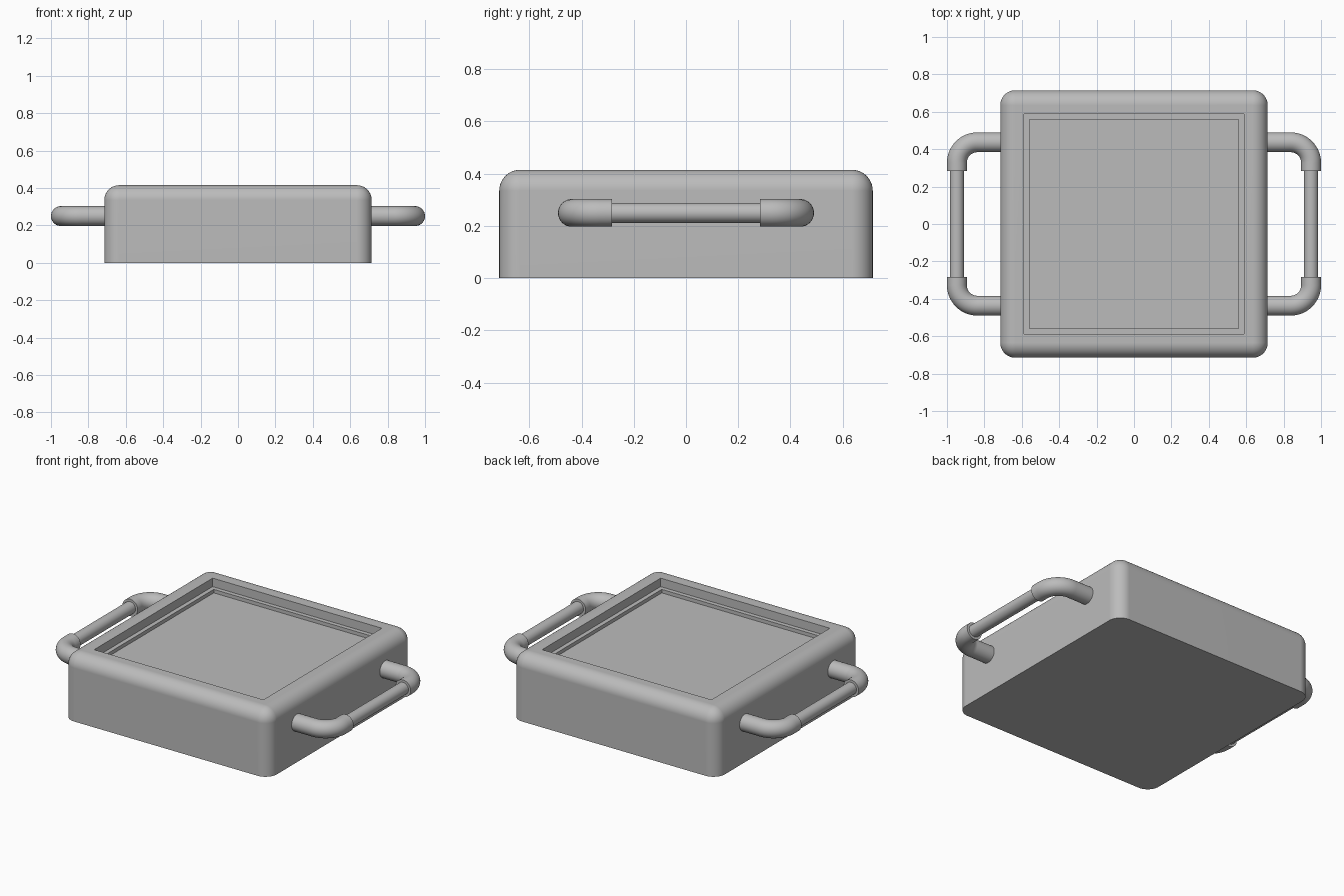
import bpy
import bmesh
from math import sin, cos, pi, radians
from mathutils import Vector

cube = bpy.data.objects.get("Cube")
if cube:
    bpy.data.objects.remove(cube, do_unlink=True)

grey = bpy.data.materials.new("mid_grey")
grey.use_nodes = True
colour = (0.5, 0.5, 0.5, 1)
grey.diffuse_color = colour
bsdf = next(n for n in grey.node_tree.nodes if n.type == 'BSDF_PRINCIPLED')
bsdf.inputs["Base Color"].default_value = colour


def finish(bm, name):
    """Turn a bmesh into a smooth object that keeps its hard edges."""
    bmesh.ops.recalc_face_normals(bm, faces=bm.faces[:])
    mesh = bpy.data.meshes.new(name)
    bm.to_mesh(mesh)
    bm.free()
    mesh.materials.append(grey)
    mesh.polygons.foreach_set("use_smooth", [True] * len(mesh.polygons))
    mesh.set_sharp_from_angle(angle=radians(35))
    obj = bpy.data.objects.new(name, mesh)
    bpy.context.collection.objects.link(obj)
    weighted = obj.modifiers.new("Flat Panels", 'WEIGHTED_NORMAL')
    weighted.keep_sharp = True
    return obj


def sweep(name, path, radius, sides=32):
    """Round tube along (point, direction) pairs lying in a level plane."""
    bm = bmesh.new()
    rings = []
    for point, along in path:
        across = Vector((-along.y, along.x, 0))
        up = Vector((0, 0, 1))
        angles = [2 * pi * i / sides for i in range(sides)]
        rings.append([bm.verts.new(point + radius * (cos(a) * across + sin(a) * up))
                      for a in angles])
    for a, b in zip(rings, rings[1:]):
        for i in range(sides):
            j = (i + 1) % sides
            bm.faces.new((a[i], a[j], b[j], b[i]))
    bm.faces.new(rings[0])
    bm.faces.new(rings[-1])
    return finish(bm, name)


# Body: block with rounded sides and top rim, flat underneath
HALF, HEIGHT, ROUND = 0.715, 0.415, 0.08
bm = bmesh.new()
bmesh.ops.create_cube(bm, size=1)
for v in bm.verts:
    v.co = Vector((v.co.x * 2 * HALF, v.co.y * 2 * HALF, (v.co.z + 0.5) * HEIGHT))
edges = [e for e in bm.edges if max(v.co.z for v in e.verts) > HEIGHT / 2]
bmesh.ops.bevel(bm, geom=edges, offset=ROUND, segments=10, profile=0.5,
                affect='EDGES', clamp_overlap=True)

# Recess in the top: wall, narrow ledge, then the sunken panel
LEDGE, PANEL = HEIGHT - 0.053, HEIGHT - 0.075
face = max(bm.faces, key=lambda f: (round(f.calc_center_median().z, 4), f.calc_area()))
for half, z in ((0.587, HEIGHT), (0.587, LEDGE), (0.56, LEDGE), (0.56, PANEL)):
    face = bmesh.ops.extrude_discrete_faces(bm, faces=[face])["faces"][0]
    for v in face.verts:
        v.co = Vector((half if v.co.x > 0 else -half, half if v.co.y > 0 else -half, z))
finish(bm, "body")

# Side handles: two thick elbows joined by a thinner bar
BAR_X, ARM_Y, HANDLE_Z, BEND = 0.947, 0.437, 0.25, 0.11
for side, sx in (("left", 1), ("right", -1)):
    for end, sy in (("front", -1), ("back", 1)):
        path = [(Vector((0.69 * sx, ARM_Y * sy, HANDLE_Z)), Vector((sx, 0, 0)))]
        for i in range(13):
            a = pi / 2 * i / 12
            point = Vector(((BAR_X - BEND + BEND * sin(a)) * sx,
                            (ARM_Y - BEND + BEND * cos(a)) * sy, HANDLE_Z))
            path.append((point, Vector((cos(a) * sx, -sin(a) * sy, 0))))
        path.append((Vector((BAR_X * sx, 0.283 * sy, HANDLE_Z)), Vector((0, -sy, 0))))
        sweep(f"{side}_{end}_handle_elbow", path, 0.053)
    bar = [(Vector((BAR_X * sx, y, HANDLE_Z)), Vector((0, 1, 0))) for y in (-0.3, 0.3)]
    sweep(f"{side}_handle_bar", bar, 0.038)
